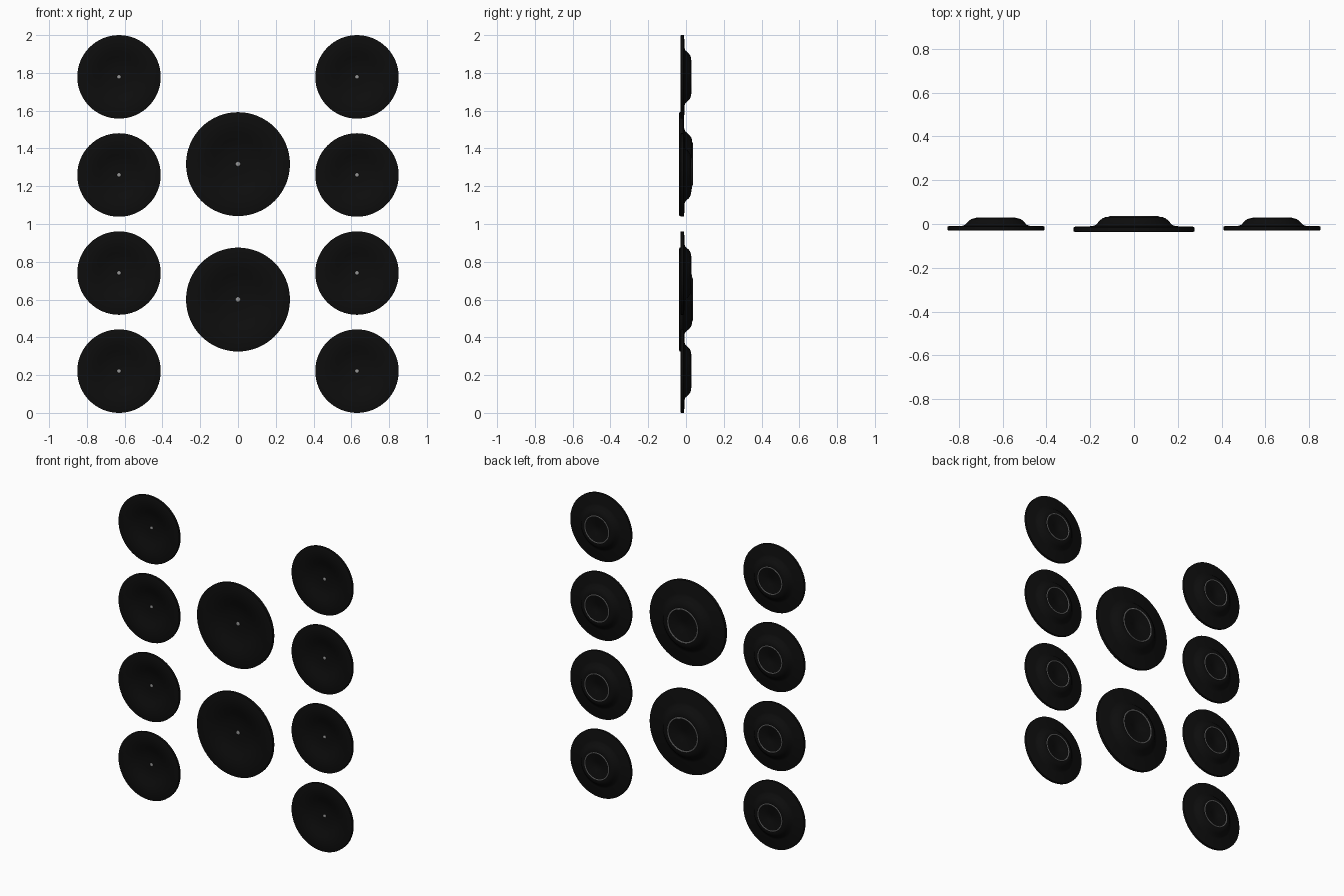
import bpy, bmesh, math

if "Cube" in bpy.data.objects:
    bpy.data.objects.remove(bpy.data.objects["Cube"])

SEG = 64


def material(name, c):
    m = bpy.data.materials.new(name)
    m.diffuse_color = (c, c, c, 1)
    m.use_nodes = True
    m.node_tree.nodes["Principled BSDF"].inputs["Base Color"].default_value = m.diffuse_color
    return m


black = material("black", 0.004)
silver = material("silver", 0.3)


def lathe(name, profile, loc, scale, mat):
    """Revolve (radius, y) points around the y axis; a closed loop if it does not touch the axis."""
    bm = bmesh.new()
    vs = [bm.verts.new((r, y, 0)) for r, y in profile]
    for a, b in zip(vs, vs[1:]):
        bm.edges.new((a, b))
    if profile[0][0] > 0:
        bm.edges.new((vs[-1], vs[0]))
    bmesh.ops.spin(bm, geom=bm.verts[:] + bm.edges[:], cent=(0, 0, 0), axis=(0, 1, 0),
                   angle=math.tau, steps=SEG, use_duplicate=False)
    bmesh.ops.remove_doubles(bm, verts=bm.verts[:], dist=1e-5)
    bmesh.ops.recalc_face_normals(bm, faces=bm.faces[:])
    me = bpy.data.meshes.new(name)
    bm.to_mesh(me)
    bm.free()
    ob = bpy.data.objects.new(name, me)
    bpy.context.collection.objects.link(ob)
    ob.location = loc
    ob.scale = (scale,) * 3
    me.materials.append(mat)
    bpy.ops.object.select_all(action='DESELECT')
    ob.select_set(True)
    bpy.context.view_layer.objects.active = ob
    bpy.ops.object.shade_smooth_by_angle(angle=math.radians(30))


# Dish: shallow bowl at the front, flat rim, domed boss at the back
DISH = [(0, 0.002), (0.05, 0.001), (0.095, -0.004), (0.13, -0.014), (0.165, -0.026),
        (0.20, -0.033), (0.268, -0.037), (0.275, -0.034), (0.275, -0.015), (0.268, -0.012),
        (0.19, -0.010), (0.174, -0.004), (0.155, 0.017), (0.142, 0.027), (0.128, 0.032),
        (0.108, 0.034), (0.098, 0.030), (0.04, 0.029), (0.03, 0.024), (0, 0.024)]
# Bright ring on the boss
RING = [(0.104, 0.030), (0.112, 0.030), (0.112, 0.0355), (0.110, 0.0375),
        (0.106, 0.0375), (0.104, 0.0355)]
# Small centre stud in the bowl
STUD = [(0, -0.004), (0.008, -0.0035), (0.013, 0.0), (0.013, 0.004), (0, 0.004)]


def disc(label, x, z, s):
    for part, prof, mat in (("dish", DISH, black), ("ring", RING, silver), ("stud", STUD, silver)):
        lathe(f"{label}_{part}", prof, (x, 0, z), s, mat)


# Side columns of small discs
for side, x in (("left", -0.63), ("right", 0.63)):
    for i in range(4):
        disc(f"{side}_disc_{i + 1}", x, 0.221 + 0.5193 * i, 0.221 / 0.275)

# Two large discs in the middle
for i, z in enumerate((0.60, 1.317)):
    disc(f"large_disc_{i + 1}", 0, z, 1)
